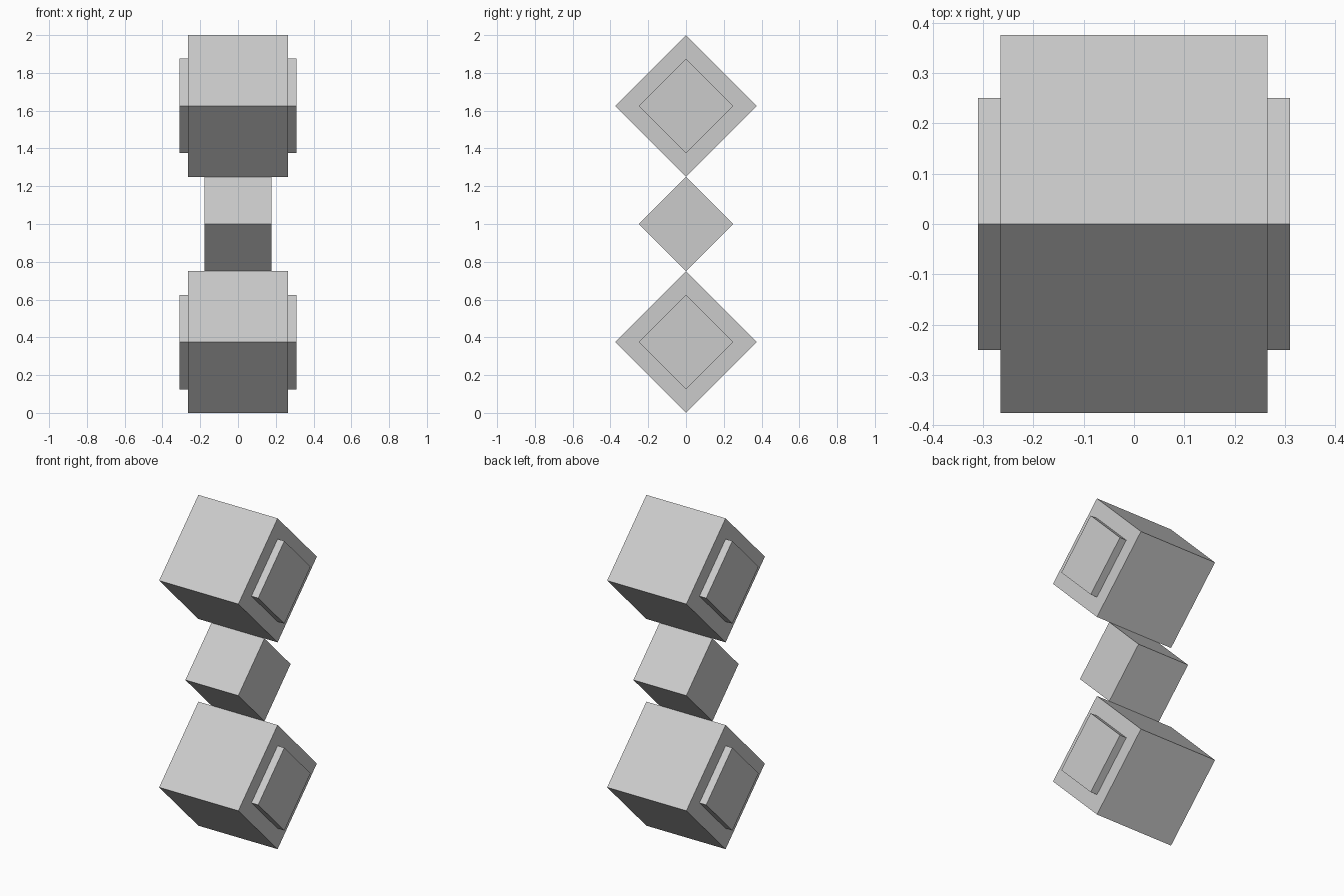
import bpy, math

if "Cube" in bpy.data.objects:
    bpy.data.objects.remove(bpy.data.objects["Cube"])

grey = bpy.data.materials.new("light grey")
grey.diffuse_color = (0.6, 0.6, 0.6, 1)
grey.use_nodes = True
grey.node_tree.nodes["Principled BSDF"].inputs["Base Color"].default_value = grey.diffuse_color


def diamond_block(name, x, z, width, half_diagonal):
    """Square block balanced on its edge, running along x."""
    side = half_diagonal * math.sqrt(2)
    bpy.ops.mesh.primitive_cube_add(size=1, location=(x, 0, z),
                                    rotation=(math.pi / 4, 0, 0))
    block = bpy.context.object
    block.name = name
    block.scale = (width, side, side)
    bpy.ops.object.transform_apply(location=False, rotation=True, scale=True)
    block.data.materials.append(grey)


# Large end blocks, each with a raised plate on both sides
for label, z in (("lower", 0.375), ("upper", 1.625)):
    diamond_block(label + "_block", 0, z, 0.53, 0.375)
    for side, sign in (("left", -1), ("right", 1)):
        diamond_block(f"{label}_{side}_plate", sign * 0.2865, z, 0.047, 0.25)

# Small connecting block
diamond_block("middle_block", 0, 1.0, 0.354, 0.25)
